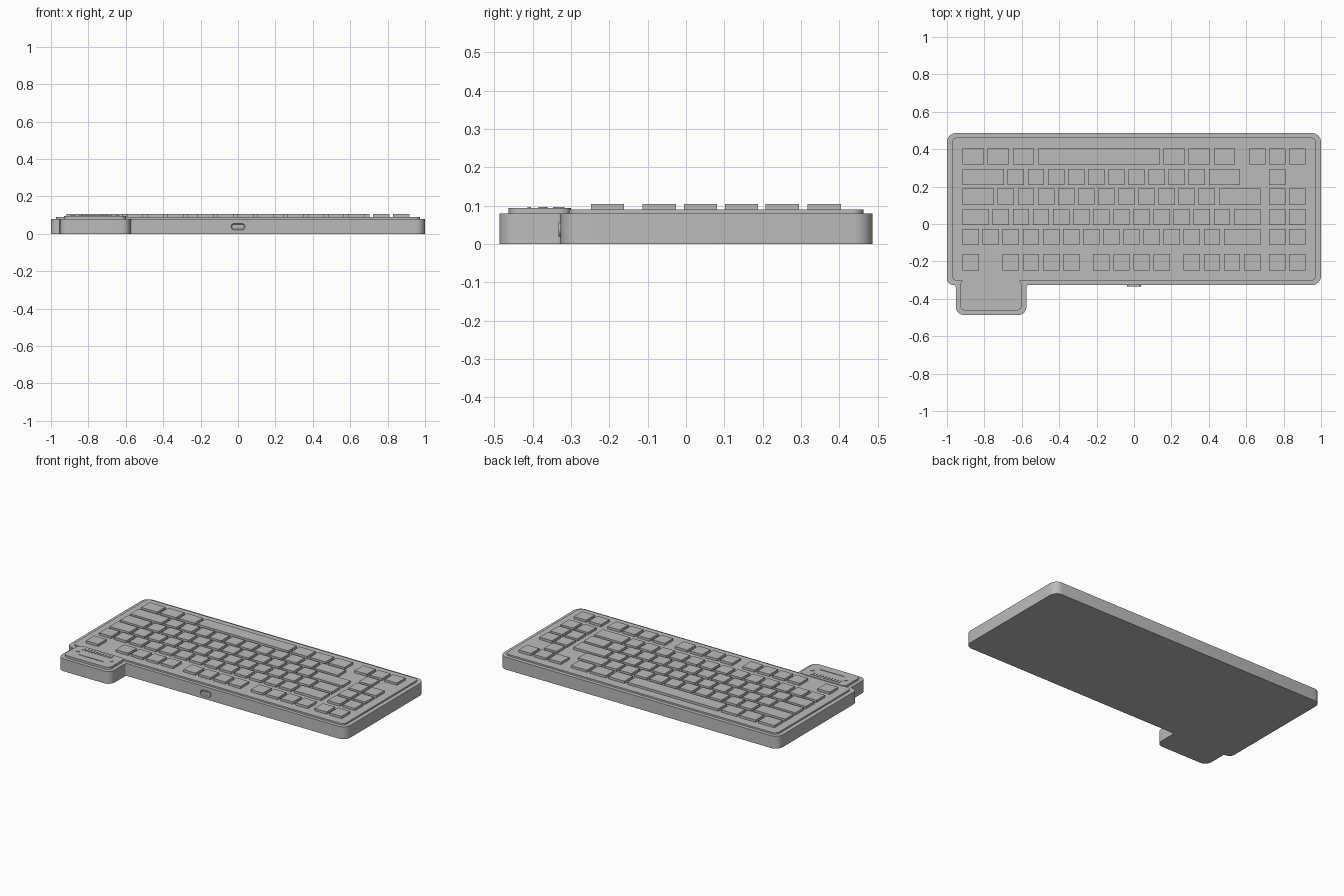
import bpy, bmesh, math
from mathutils import Vector, Matrix

cube = bpy.data.objects.get("Cube")
if cube:
    bpy.data.objects.remove(cube, do_unlink=True)

grey = bpy.data.materials.new("case_grey")
grey.use_nodes = True
colour = (0.5, 0.5, 0.5, 1)
grey.diffuse_color = colour
grey.node_tree.nodes["Principled BSDF"].inputs["Base Color"].default_value = colour


def finish(name, bm):
    bmesh.ops.recalc_face_normals(bm, faces=bm.faces)
    mesh = bpy.data.meshes.new(name)
    bm.to_mesh(mesh)
    bm.free()
    mesh.materials.append(grey)
    obj = bpy.data.objects.new(name, mesh)
    bpy.context.collection.objects.link(obj)
    bpy.ops.object.select_all(action="DESELECT")
    obj.select_set(True)
    bpy.context.view_layer.objects.active = obj
    bpy.ops.object.shade_smooth_by_angle(angle=math.radians(30))
    return obj


def rounded(corners, steps=6):
    """Round each (x, y, radius) corner of a right-angled outline."""
    points = []
    for i, (x, y, r) in enumerate(corners):
        p = Vector((x, y))
        a = (Vector(corners[i - 1][:2]) - p).normalized() * r
        b = (Vector(corners[(i + 1) % len(corners)][:2]) - p).normalized() * r
        for k in range(steps + 1):
            t = k / steps * math.pi / 2
            points.append(p + a * (1 - math.sin(t)) + b * (1 - math.cos(t)))
    return points


def rect(x0, y0, x1, y1, r):
    return rounded([(x0, y0, r), (x1, y0, r), (x1, y1, r), (x0, y1, r)])


def add_prism(bm, points, z0, z1):
    face = bm.faces.new([bm.verts.new((p.x, p.y, z0)) for p in points])
    made = bmesh.ops.extrude_face_region(bm, geom=[face])["geom"]
    top = [v for v in made if isinstance(v, bmesh.types.BMVert)]
    bmesh.ops.translate(bm, verts=top, vec=(0, 0, z1 - z0))
    return next(g for g in made if isinstance(g, bmesh.types.BMFace))


def prism(name, points, z0, z1):
    bm = bmesh.new()
    add_prism(bm, points, z0, z1)
    return finish(name, bm)


def add_box(bm, x0, x1, y0, y1, z0, z1):
    size = Matrix.Diagonal((x1 - x0, y1 - y0, z1 - z0, 1))
    place = Matrix.Translation(((x0 + x1) / 2, (y0 + y1) / 2, (z0 + z1) / 2))
    bmesh.ops.create_cube(bm, size=1, matrix=place @ size)


# Case with the side module standing out at the front
case_outline = [
    (-1, 0.487, 0.05), (-1, -0.327, 0.036), (-0.953, -0.327, 0.01),
    (-0.953, -0.487, 0.045), (-0.575, -0.487, 0.045), (-0.575, -0.327, 0.01),
    (1, -0.327, 0.05), (1, 0.487, 0.05)]
prism("case", rounded(case_outline), 0, 0.08)

# Raised key plate and module plate
prism("key_plate", rect(-0.973, -0.305, 0.973, 0.463, 0.03), 0.078, 0.09)
prism("module_plate", rect(-0.93, -0.463, -0.6, -0.3, 0.03), 0.078, 0.094)

# Module details: contact pins, two screws and a bar
bm = bmesh.new()
for i in range(10):
    x = -0.87 + i * 0.0215
    add_box(bm, x - 0.005, x + 0.005, -0.347, -0.317, 0.092, 0.097)
finish("contact_pins", bm)
bm = bmesh.new()
for x in (-0.885, -0.645):
    bmesh.ops.create_cone(bm, cap_ends=True, segments=16, radius1=0.012, radius2=0.012,
                          depth=0.005, matrix=Matrix.Translation((x, -0.373, 0.0945)))
finish("module_screws", bm)
bm = bmesh.new()
add_box(bm, -0.853, -0.677, -0.413, -0.405, 0.092, 0.097)
finish("module_bar", bm)

# Keys: each row is its centre y and groups of (start, width, count) in key units
UNIT, LEFT, GAP, HALF = 0.1075, -0.927, 0.02, 0.0435
nav = (15.25, 1, 2)
rows = {
    "function": (-0.205, [(0, 1, 1), (2, 1, 4), (6.5, 1, 4), (11, 1, 4), nav]),
    "number": (-0.07, [(0, 1, 13), (13, 2, 1), nav]),
    "upper_letter": (0.038, [(0, 1.5, 1), (1.5, 1, 12), (13.5, 1.5, 1), nav]),
    "middle_letter": (0.145, [(0, 1.75, 1), (1.75, 1, 11), (12.75, 2.25, 1), nav]),
    "lower_letter": (0.251, [(0, 2.25, 1), (2.25, 1, 10), (12.25, 1.75, 1), (15.25, 1, 1)]),
    "space": (0.361, [(0, 1.25, 3), (3.75, 6.25, 1), (10, 1.25, 3), (14.25, 1, 3)]),
}
for name, (y, groups) in rows.items():
    bm = bmesh.new()
    for start, width, count in groups:
        for i in range(count):
            x0 = LEFT + (start + i * width) * UNIT + GAP / 2
            add_box(bm, x0, x0 + width * UNIT - GAP, y - HALF, y + HALF, 0.088, 0.105)
    finish(name + "_keys", bm)

# Cable socket: an oblong rim with a sunken middle, turned to face the front
bm = bmesh.new()
opening = add_prism(bm, rect(-0.037, -0.018, 0.037, 0.018, 0.0175), 0, 0.012)
bmesh.ops.inset_region(bm, faces=[opening], thickness=0.005)
bmesh.ops.translate(bm, verts=opening.verts, vec=(0, 0, -0.005))
socket = finish("cable_socket", bm)
socket.rotation_euler.x = math.pi / 2
socket.location = (0, -0.321, 0.038)
